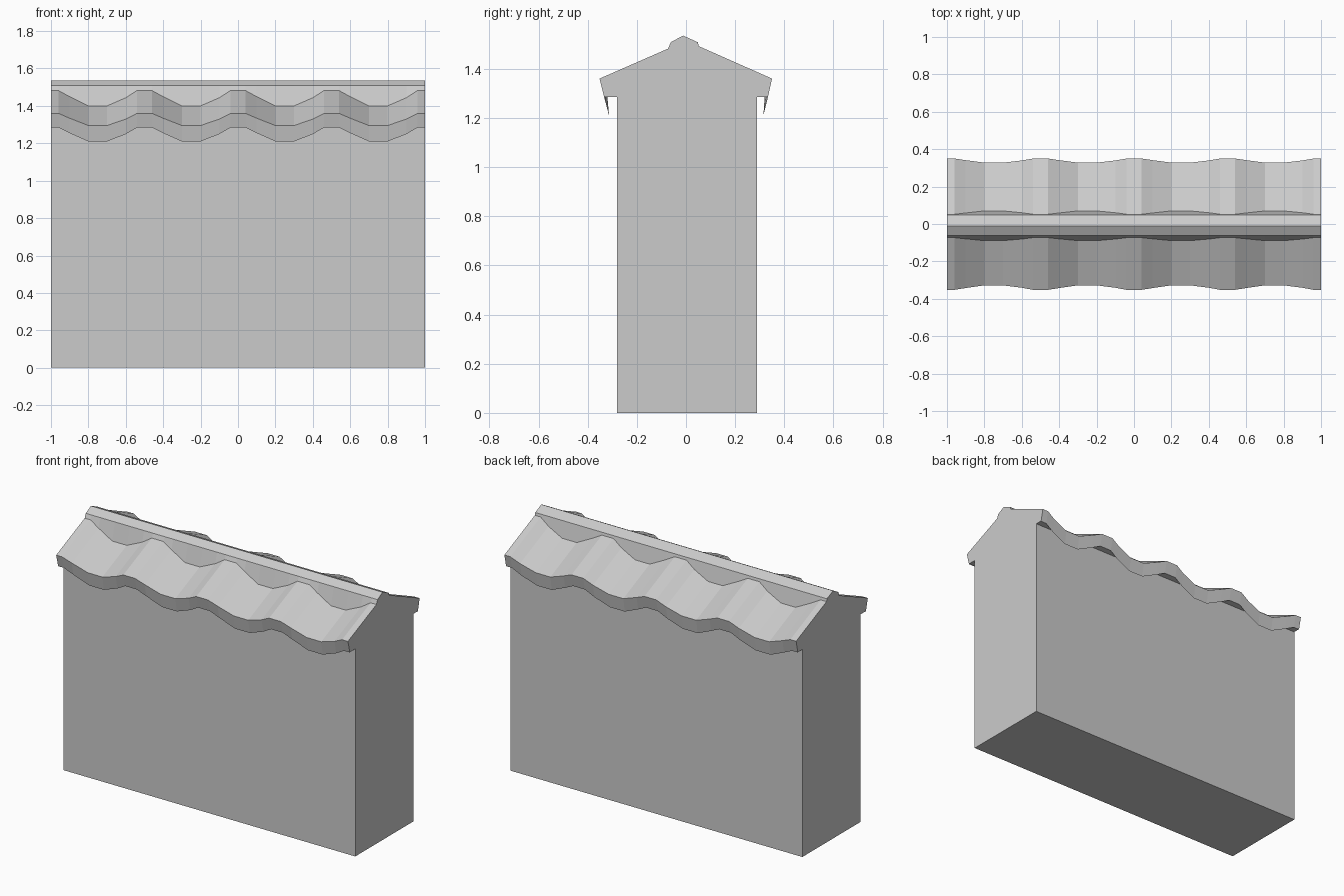
import bpy, bmesh

if "Cube" in bpy.data.objects:
    bpy.data.objects.remove(bpy.data.objects["Cube"])

# One tile wave: (x offset in a 0.5 period, depth 0 = crest, 1 = trough)
WAVE = [(0.04, 0), (0.10, 0.4), (0.20, 1), (0.30, 1), (0.40, 0.47), (0.46, 0)]
stations = [(-1.0, 0)]
for i in range(4):
    stations += [(-1 + i * 0.5 + x, d) for x, d in WAVE]
stations.append((1.0, 0))

# Half profiles from wall foot to ridge cap: (crest y, crest z, y shift, z shift at trough)
FRONT = [
    (-0.28, 0, 0, 0),                      # wall foot
    (-0.28, 1.286, 0, 0),                  # wall top
    (-0.331, 1.286, 0.011, 0),             # flat soffit
    (-0.333, 1.284, 0.02, -0.074),         # tile lip
    (-0.352, 1.36, 0.024, -0.065),         # eave
    (-0.073, 1.482, -0.016, -0.082),       # top of tiles
    (-0.062, 1.508, 0, 0),                 # ridge cap edge
]
BACK = [
    (0.289, 0, 0, 0),
    (0.289, 1.286, 0, 0),
    (0.331, 1.286, -0.011, 0),
    (0.333, 1.284, -0.018, -0.074),
    (0.350, 1.36, -0.022, -0.065),
    (0.052, 1.492, 0.018, -0.082),
    (0.048, 1.508, 0, 0),
]
RING = FRONT + [(-0.012, 1.535, 0, 0)] + BACK[::-1]


def loft(name, ring, stations):
    bm = bmesh.new()
    rows = [[bm.verts.new((x, y + dy * d, z + dz * d)) for y, z, dy, dz in ring]
            for x, d in stations]
    n = len(ring)
    for a, b in zip(rows, rows[1:]):
        for j in range(n):
            k = (j + 1) % n
            bm.faces.new((a[j], a[k], b[k], b[j]))
    bm.faces.new(rows[0])
    bm.faces.new(rows[-1][::-1])
    bmesh.ops.recalc_face_normals(bm, faces=bm.faces)
    # Merge the flat strips of the wall, base and ridge cap
    bmesh.ops.dissolve_limit(bm, angle_limit=0.002, verts=bm.verts, edges=bm.edges)
    mesh = bpy.data.meshes.new(name)
    bm.to_mesh(mesh)
    bm.free()
    obj = bpy.data.objects.new(name, mesh)
    bpy.context.collection.objects.link(obj)
    return obj


# Wall with its wavy tiled coping and ridge cap
loft("wall_with_tiled_coping", RING, stations)
